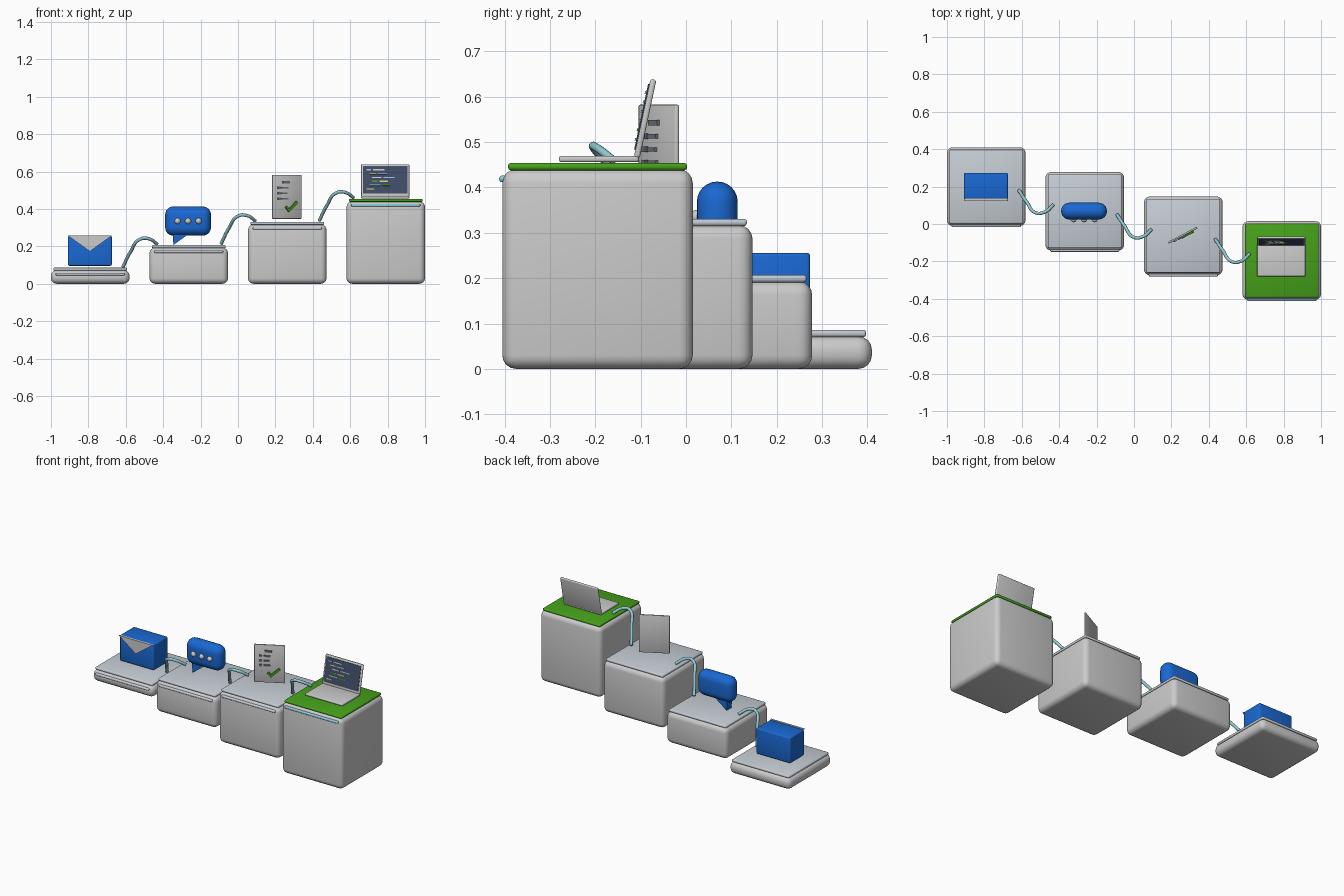
import bpy, bmesh, math
from mathutils import Matrix, Vector

if "Cube" in bpy.data.objects:
    bpy.data.objects.remove(bpy.data.objects["Cube"])


def material(name, color):
    m = bpy.data.materials.new(name)
    m.diffuse_color = (*color, 1)
    m.use_nodes = True
    m.node_tree.nodes["Principled BSDF"].inputs["Base Color"].default_value = m.diffuse_color
    return m


BLUE = material("blue", (0.01, 0.14, 0.65))
GREEN = material("green", (0.06, 0.36, 0.01))
TEAL = material("teal", (0.28, 0.58, 0.64))
PALE = material("pale_blue_grey", (0.56, 0.61, 0.66))
DARK = material("dark_slate", (0.05, 0.07, 0.13))
INK = material("ink", (0.16, 0.18, 0.22))
YELLOW = material("yellow", (0.7, 0.6, 0.2))
SKY = material("sky", (0.3, 0.55, 0.8))


def finish(bm, name, matrix, mat, bevel=0, seg=3):
    bmesh.ops.recalc_face_normals(bm, faces=bm.faces)
    me = bpy.data.meshes.new(name)
    bm.to_mesh(me)
    bm.free()
    ob = bpy.data.objects.new(name, me)
    bpy.context.collection.objects.link(ob)
    ob.matrix_world = matrix
    if mat:
        me.materials.append(mat)
    if bevel:
        mod = ob.modifiers.new("bevel", 'BEVEL')
        mod.width, mod.segments = bevel, seg
        for p in me.polygons:
            p.use_smooth = True
        me.set_sharp_from_angle(angle=math.radians(40)) if not bevel else None
    return ob


def box(name, loc, size, mat=None, bevel=0, seg=3, frame=Matrix()):
    bm = bmesh.new()
    bmesh.ops.create_cube(bm, size=1)
    bmesh.ops.scale(bm, vec=size, verts=bm.verts)
    return finish(bm, name, frame @ Matrix.Translation(loc), mat, bevel, seg)


def prism(name, pts, y0, y1, mat=None, frame=Matrix()):
    # outline in x-z, extruded along y
    bm = bmesh.new()
    face = bm.faces.new([bm.verts.new((x, y0, z)) for x, z in pts])
    ext = bmesh.ops.extrude_face_region(bm, geom=[face])
    moved = [v for v in ext["geom"] if isinstance(v, bmesh.types.BMVert)]
    bmesh.ops.translate(bm, vec=(0, y1 - y0, 0), verts=moved)
    return finish(bm, name, frame, mat)


# Rising row of four pedestals, each with a top plate and a front strip
for i, h in enumerate((0.072, 0.193, 0.317, 0.44)):
    x, y = -0.79 + i * 0.5267, 0.2 - i * 0.1317
    last = i == 3
    box(f"pedestal_{i+1}", (x, y, h / 2), (0.42, 0.42, h), None, 0.03, 4)
    box(f"top_plate_{i+1}", (x, y, h + 0.006), (0.395, 0.395, 0.016),
        GREEN if last else PALE, 0.006, 2)
    box(f"front_strip_{i+1}", (x, y - 0.207, h - 0.021), (0.37, 0.02, 0.014), TEAL if last else PALE, 0.006, 3)

# Cables linking neighbouring pedestals
path = [(-.615, .18, .09), (-.575, .12, .17), (-.52, .058, .24),
        (-.475, .065, .24), (-.432, .102, .212)]
for i in range(3):
    cu = bpy.data.curves.new("cable", 'CURVE')
    cu.dimensions = '3D'
    cu.bevel_depth, cu.bevel_resolution, cu.use_fill_caps = 0.009, 3, True
    cu.resolution_u = 8
    sp = cu.splines.new('BEZIER')
    sp.bezier_points.add(len(path) - 1)
    for bp, p in zip(sp.bezier_points, path):
        bp.co = Vector(p) + i * Vector((0.525, -0.131, 0.124))
        bp.handle_left_type = bp.handle_right_type = 'AUTO'
    cu.materials.append(TEAL)
    bpy.context.collection.objects.link(bpy.data.objects.new(f"cable_{i+1}", cu))

# Envelope with triangular flap
box("envelope", (-0.792, 0.204, 0.176), (0.235, 0.14, 0.16), BLUE, 0.008, 3)
prism("envelope_flap", [(-0.909, 0.257), (-0.675, 0.257), (-0.792, 0.173)], 0.124, 0.136)

# Speech bubble with tail and three dots
box("speech_bubble", (-0.267, 0.069, 0.335), (0.245, 0.09, 0.156), BLUE, 0.0445, 6)
prism("bubble_tail", [(-0.35, 0.275), (-0.27, 0.275), (-0.278, 0.256), (-0.345, 0.207)],
      0.045, 0.093, BLUE)
for i in range(3):
    bm = bmesh.new()
    bmesh.ops.create_uvsphere(bm, u_segments=20, v_segments=12, radius=0.016)
    for f in bm.faces:
        f.smooth = True
    finish(bm, f"bubble_dot_{i+1}", Matrix.Translation((-0.267 + (i - 1) * 0.056, 0.025, 0.335)), None)

# Turned checklist page
page = Matrix.Translation((0.26, -0.06, 0.465)) @ Matrix.Rotation(math.radians(28), 4, 'Z')
box("page", (0, 0, 0), (0.175, 0.01, 0.235), None, 0.003, 2, page)
box("page_heading", (-0.008, -0.007, 0.078), (0.042, 0.01, 0.012), INK, 0, 0, page)
for i, w in enumerate((0.04, 0.034, 0.04)):
    z = 0.048 - i * 0.029
    box(f"page_bullet_{i+1}", (-0.05, -0.007, z), (0.017, 0.01, 0.012), INK, 0, 0, page)
    box(f"page_line_{i+1}", (-0.034 + w / 2, -0.007, z), (w, 0.01, 0.009), INK, 0, 0, page)
prism("check_mark", [(-0.013, -0.057), (0.008, -0.082), (0.062, -0.032),
                     (0.053, -0.023), (0.009, -0.064), (-0.004, -0.049)],
      -0.015, -0.004, GREEN, page)

# Laptop: base, tilted lid, screen and coloured lines
box("laptop_base", (0.787, -0.192, 0.463), (0.258, 0.176, 0.014), None, 0.005, 3)
lid = Matrix.Translation((0.787, -0.108, 0.468)) @ Matrix.Rotation(math.radians(-12), 4, 'X')
box("laptop_lid", (0, 0, 0.086), (0.258, 0.013, 0.176), None, 0.005, 3, lid)
box("laptop_screen", (0, -0.007, 0.088), (0.238, 0.005, 0.148), DARK, 0, 0, lid)
rows = [((-0.1, 0.025, SKY), (-0.065, 0.06, None)),
        ((-0.085, 0.035, YELLOW), (-0.04, 0.05, SKY)),
        ((-0.07, 0.05, None), (-0.01, 0.06, SKY)),
        ((-0.07, 0.03, GREEN), (-0.03, 0.045, YELLOW)),
        ((-0.085, 0.06, SKY), (-0.015, 0.04, GREEN)),
        ((-0.1, 0.04, YELLOW),)]
for r, row in enumerate(rows):
    for c, (x, w, m) in enumerate(row):
        box(f"screen_line_{r+1}_{c+1}", (x + w / 2, -0.01, 0.142 - r * 0.021),
            (w, 0.005, 0.006), m, 0, 0, lid)
